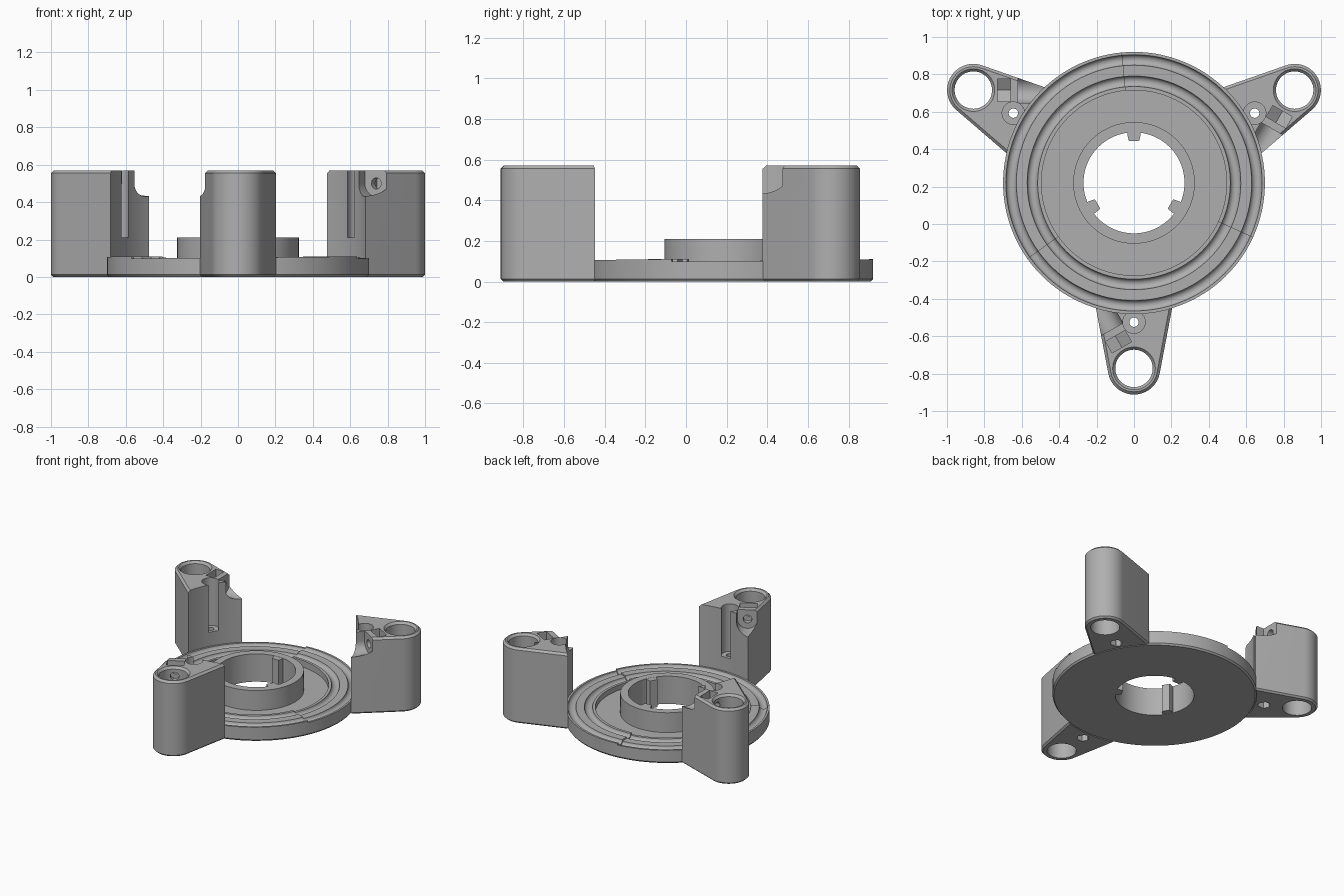
import bpy, bmesh
from math import sin, cos, pi, radians, atan
from mathutils import Vector

if "Cube" in bpy.data.objects:
    bpy.data.objects.remove(bpy.data.objects["Cube"])

grey = bpy.data.materials.new("plain grey")
grey.use_nodes = True
grey.diffuse_color = (0.43, 0.43, 0.43, 1)
grey.node_tree.nodes["Principled BSDF"].inputs["Base Color"].default_value = grey.diffuse_color

CENTRE = (0, 0.22, 0)      # middle of the ring
RING_R, ARM_R = 0.70, 0.992
TIP = Vector((0, -ARM_R, 0))


def finish(name, bm):
    bmesh.ops.recalc_face_normals(bm, faces=bm.faces)
    me = bpy.data.meshes.new(name)
    bm.to_mesh(me)
    bm.free()
    me.materials.append(grey)
    ob = bpy.data.objects.new(name, me)
    ob.location = CENTRE
    bpy.context.collection.objects.link(ob)
    return ob


def loft(name, loops):
    """Skin matching loops and cap both ends."""
    bm = bmesh.new()
    rows = [[bm.verts.new(p) for p in lp] for lp in loops]
    n = len(rows[0])
    for a, b in zip(rows, rows[1:]):
        for i in range(n):
            j = (i + 1) % n
            bm.faces.new((a[i], a[j], b[j], b[i]))
    bm.faces.new(rows[0])
    bm.faces.new(rows[-1])
    return finish(name, bm)


def arc(r, start, end, n):
    return [(r * cos(start + (end - start) * i / n), r * sin(start + (end - start) * i / n))
            for i in range(n + 1)]


def upright(name, y, sections, n=48):
    """Vertical round solid from (radius, z) sections."""
    return loft(name, [[(x, y + v, z) for x, v in arc(r, 0, 2 * pi, n)[:-1]] for r, z in sections])


def along_screw(name, profile, t0, t1):
    """Profile (sideways, z) pushed along the clamp screw axis from the tip hole."""
    d = Vector((cos(radians(120)), sin(radians(120)), 0))
    w = Vector((-d.y, d.x, 0))
    return loft(name, [[TIP + d * t + w * s + Vector((0, 0, z)) for s, z in profile]
                       for t in (t0, t1)])


def smooth(ob):
    bpy.ops.object.select_all(action='DESELECT')
    ob.select_set(True)
    bpy.context.view_layer.objects.active = ob
    bpy.ops.object.shade_smooth_by_angle(angle=radians(28))


# Ring plate: revolved profile whose grooved track climbs in three ramps
def groove(mid, half, depth, n=8):
    return [(mid + half * cos(pi * i / n), 0.11 - depth * sin(pi * i / n), 1) for i in range(n + 1)]


profile = [(0.27, 0, 0), (0.69, 0, 0), (RING_R, 0.012, 0), (RING_R, 0.11, 1)]
profile += groove(0.657, 0.028, 0.025) + groove(0.543, 0.028, 0.025)
profile += [(0.495, 0.11, 1), (0.495, 0.06, 0), (0.325, 0.06, 0), (0.325, 0.21, 0), (0.27, 0.21, 0)]

bm = bmesh.new()
columns = []
STEPS = 40
for k in range(3):
    for i in range(STEPS + 1):
        a = radians(95.5 + 120 * k + 120 * i / STEPS)
        drop = 0.012 * (1 - i / STEPS)
        columns.append([bm.verts.new((r * cos(a), r * sin(a), z - drop * ramp))
                        for r, z, ramp in profile])
for c, col in enumerate(columns):
    nxt = columns[(c + 1) % len(columns)]
    for i in range(len(profile)):
        j = (i + 1) % len(profile)
        bm.faces.new((col[i], col[j], nxt[j], nxt[i]))
bmesh.ops.remove_doubles(bm, verts=bm.verts, dist=1e-5)
bmesh.ops.dissolve_degenerate(bm, edges=bm.edges, dist=1e-5)
smooth(finish("ring_plate", bm))

# Three keys inside the hub bore
key = [(-0.038, 0.28), (-0.034, 0.25), (-0.028, 0.225), (0.028, 0.225), (0.034, 0.25), (0.038, 0.28)]
for k in range(3):
    ob = loft("hub_key_%d" % (k + 1), [[(x, y, z) for x, y in key] for z in (0.001, 0.209)])
    ob.rotation_euler.z = radians(120 * k)

# Arm: tapered post with a rounded tip and chamfered ends
slope = atan(0.19)


def outline(inset, z):
    r = 0.14 - inset
    pts = [(x, y - ARM_R) for x, y in arc(r, pi + slope, 2 * pi - slope, 28)]
    inner = -0.6
    half = (r + (inner + ARM_R) * sin(slope)) / cos(slope)
    pts += [(half, inner), (-half, inner)]
    return [(x, y, z) for x, y in pts]


arm = loft("arm_1", [outline(0.012, 0), outline(0, 0.012), outline(0, 0.555), outline(0.015, 0.57)])

# Cutters for the post
u_slot = [(x, 0.5 + z) for x, z in arc(0.07, pi, 2 * pi, 20)] + [(0.07, 0.65), (-0.07, 0.65)]
nut = [(0, 0.43), (0.06, 0.465), (0.06, 0.65), (-0.06, 0.65), (-0.06, 0.465)]
bore = [(x, 0.5 + z) for x, z in arc(0.03, 0, 2 * pi, 20)[:-1]]
cutters = [
    upright("ring_clearance", 0, [(RING_R - 0.001, -0.1), (RING_R - 0.001, 0.7)], 180),
    upright("tip_hole", -ARM_R, [(0.1, -0.1), (0.1, 0.553), (0.115, 0.571), (0.115, 0.6)]),
    upright("driver_channel", -0.745, [(0.06, 0.21), (0.06, 0.7)], 32),
    upright("screw_hole", -0.745, [(0.025, -0.1), (0.025, 0.3)], 24),
    upright("nut_pocket", -0.765, [(0.043, -0.1), (0.043, 0.08)], 6),
    along_screw("clamp_slot", u_slot, 0.24, 0.6),
    along_screw("clamp_nut_slot", nut, 0.13, 0.2),
    along_screw("clamp_bore", bore, 0.02, 0.3),
]
for c in cutters:
    c.hide_render = True
    m = arm.modifiers.new(c.name, 'BOOLEAN')
    m.operation, m.solver, m.object = 'DIFFERENCE', 'EXACT', c
bpy.context.view_layer.update()
cut_mesh = bpy.data.meshes.new_from_object(arm.evaluated_get(bpy.context.evaluated_depsgraph_get()))
arm.modifiers.clear()
arm.data = cut_mesh
for c in cutters:
    bpy.data.objects.remove(c)
smooth(arm)

# Repeat the arm around the ring
for k in (1, 2):
    other = bpy.data.objects.new("arm_%d" % (k + 1), arm.data)
    other.location = CENTRE
    other.rotation_euler.z = radians(120 * k)
    bpy.context.collection.objects.link(other)
